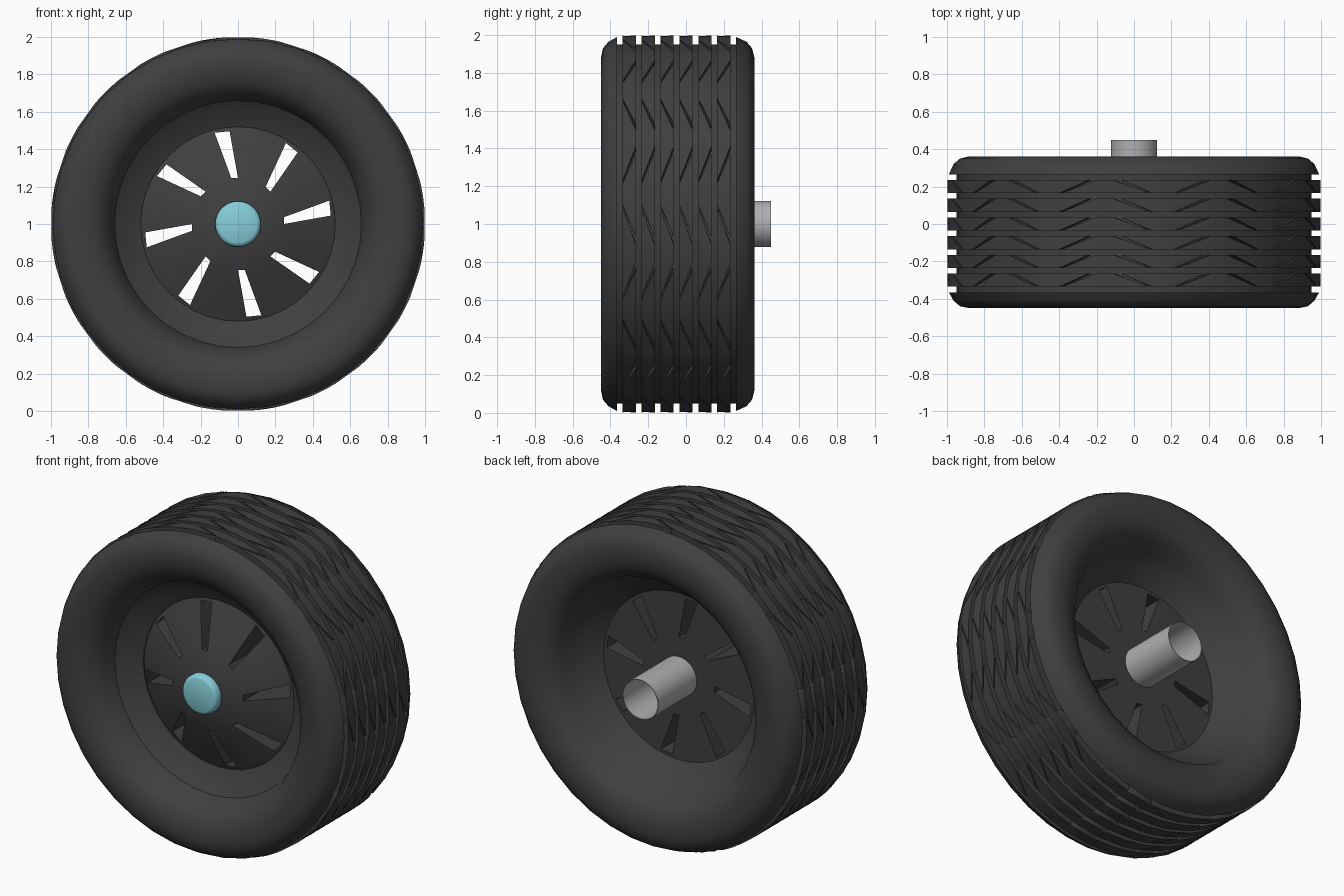
import bpy, bmesh, math
from mathutils import Vector

if "Cube" in bpy.data.objects:
    bpy.data.objects.remove(bpy.data.objects["Cube"])

CZ = 1.0  # wheel centre height; axle runs along y


def material(name, rgb):
    m = bpy.data.materials.new(name)
    m.diffuse_color = (*rgb, 1)
    m.use_nodes = True
    m.node_tree.nodes["Principled BSDF"].inputs["Base Color"].default_value = m.diffuse_color
    return m


RUBBER = material("dark rubber", (0.05, 0.05, 0.05))
METAL = material("grey metal", (0.42, 0.43, 0.44))
TEAL = material("light teal", (0.24, 0.62, 0.70))


def polar(y, r, t):
    return Vector((r * math.cos(t), y, CZ + r * math.sin(t)))


def finish(name, bm, mat, angle=35):
    bmesh.ops.remove_doubles(bm, verts=bm.verts, dist=1e-5)
    bmesh.ops.recalc_face_normals(bm, faces=bm.faces)
    me = bpy.data.meshes.new(name)
    bm.to_mesh(me)
    bm.free()
    me.materials.append(mat)
    for p in me.polygons:
        p.use_smooth = True
    me.set_sharp_from_angle(angle=math.radians(angle))
    ob = bpy.data.objects.new(name, me)
    bpy.context.collection.objects.link(ob)
    return ob


def lathe(name, profile, segs, mat, closed=True, angle=35):
    """Spin a (y, r) profile around the wheel axis."""
    bm = bmesh.new()
    rings = [[bm.verts.new(polar(y, r, 2 * math.pi * i / segs)) for i in range(segs)]
             for y, r in profile]
    pairs = list(zip(rings, rings[1:]))
    if closed:
        pairs.append((rings[-1], rings[0]))
    for a, b in pairs:
        for i in range(segs):
            j = (i + 1) % segs
            bm.faces.new((a[i], a[j], b[j], b[i]))
    return finish(name, bm, mat, angle)


# tyre carcass with rounded sidewalls, shoulders and recessed rim
lathe("tyre", [
    (-0.365, 0.95), (-0.365, 0.99), (-0.41, 0.965), (-0.44, 0.93), (-0.45, 0.88),
    (-0.448, 0.82), (-0.425, 0.75), (-0.37, 0.69), (-0.27, 0.66), (-0.225, 0.60),
    (-0.19, 0.52), (0.07, 0.52), (0.14, 0.60), (0.22, 0.66), (0.30, 0.69),
    (0.345, 0.75), (0.362, 0.82), (0.362, 0.88), (0.35, 0.93), (0.32, 0.965),
    (0.265, 0.99), (0.265, 0.95)], 40, RUBBER)

# tread: six ribs of slanted blocks separated by grooves and slashes
bm = bmesh.new()
N, SLANT, HALF, STEPS = 20, 0.09, 0.035, 3
for rib in range(6):
    yc = -0.30 + 0.1 * rib
    for k in range(N):
        s = 1 if k % 2 else -1
        rows = []
        for side in (-1, 1):
            gap = 0.02 if side > 0 else 0.008
            t0 = 2 * math.pi * k / N + side * s * SLANT + gap
            t1 = 2 * math.pi * (k + 1) / N - side * s * SLANT - gap
            for r in (0.94, 1.0):
                rows.append([bm.verts.new(polar(yc + side * HALF, r, t0 + (t1 - t0) * i / STEPS))
                             for i in range(STEPS + 1)])
        lo0, hi0, lo1, hi1 = rows
        for a, b in ((lo0, hi0), (hi0, hi1), (hi1, lo1), (lo1, lo0)):
            for i in range(STEPS):
                bm.faces.new((a[i], a[i + 1], b[i + 1], b[i]))
        for e in (0, -1):
            bm.faces.new((lo0[e], hi0[e], hi1[e], lo1[e]))
finish("tread_blocks", bm, RUBBER)

# domed wheel disc
disc = lathe("wheel_disc", [
    (-0.345, 0.0), (-0.34, 0.12), (-0.30, 0.25), (-0.245, 0.38), (-0.18, 0.523),
    (0.07, 0.523), (0.07, 0.0)], 48, RUBBER, closed=False)

# eight slanted slots cut through the disc
bm = bmesh.new()
slot = [(0.488, 0.125), (0.496, 0.045), (0.245, 0.0), (0.245, 0.036)]
for k in range(8):
    a = k * math.pi / 4
    ends = []
    for y in (-0.6, 0.4):
        ends.append([bm.verts.new((x * math.cos(a) - z * math.sin(a), y,
                                   CZ + x * math.sin(a) + z * math.cos(a))) for x, z in slot])
    f, b = ends
    bm.faces.new(f)
    bm.faces.new(b[::-1])
    for i in range(4):
        j = (i + 1) % 4
        bm.faces.new((f[i], b[i], b[j], f[j]))
cutter = finish("slot_cutter", bm, RUBBER)
cutter.hide_render = True
mod = disc.modifiers.new("slots", 'BOOLEAN')
mod.operation = 'DIFFERENCE'
mod.solver = 'EXACT'
mod.object = cutter
bpy.context.view_layer.update()
cut = bpy.data.meshes.new_from_object(
    disc.evaluated_get(bpy.context.evaluated_depsgraph_get()))
disc.modifiers.clear()
disc.data = cut
cut.set_sharp_from_angle(angle=math.radians(35))
bpy.data.objects.remove(cutter)

# hub cap with rounded edge
lathe("hub_cap", [(-0.30, 0.0), (-0.30, 0.122), (-0.365, 0.122), (-0.38, 0.115),
                  (-0.387, 0.10), (-0.387, 0.0)], 32, TEAL, closed=False, angle=50)

# hollow axle at the back
lathe("axle", [(0.06, 0.123), (0.45, 0.123), (0.45, 0.119), (0.06, 0.119)], 32, METAL)
